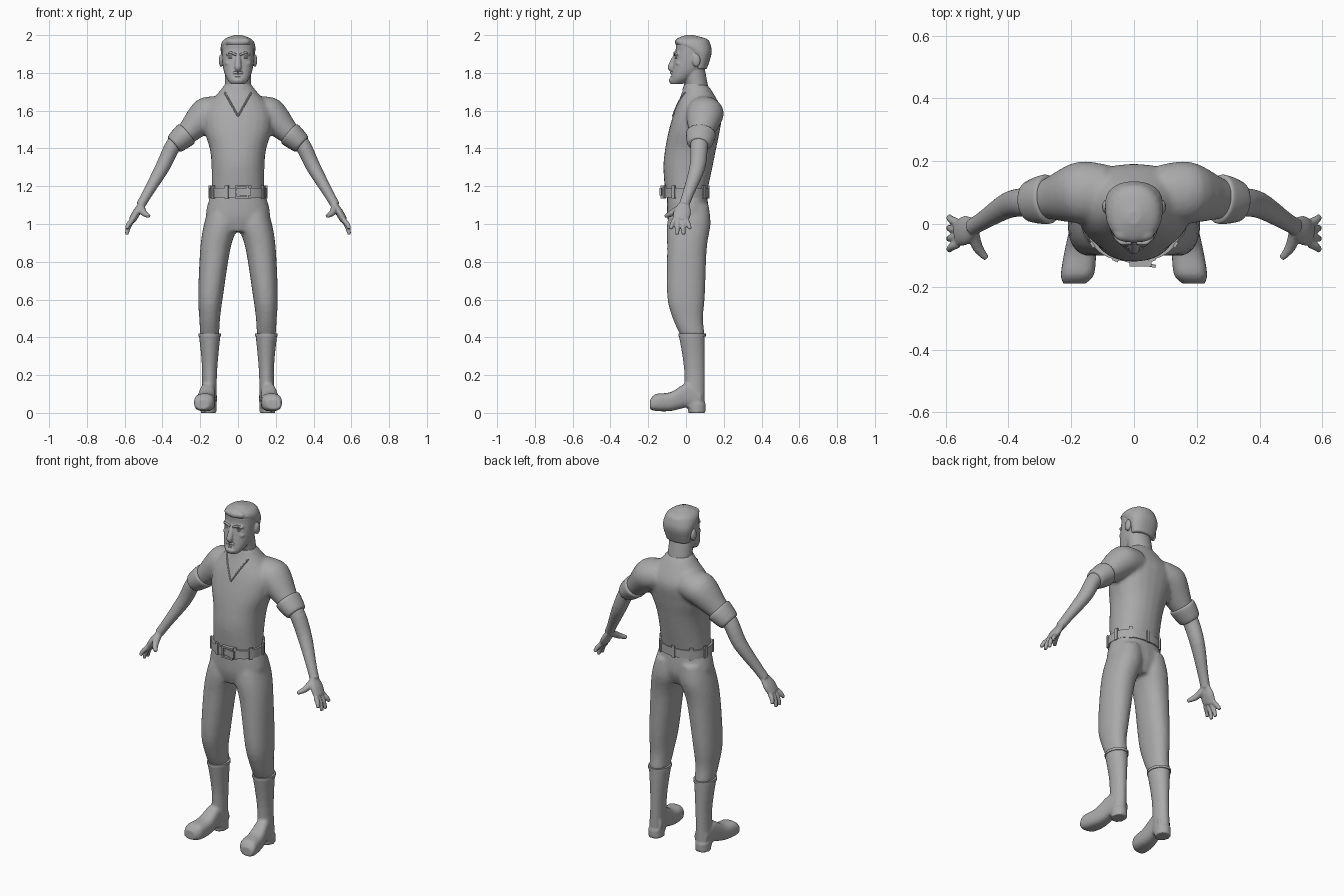
import bpy, bmesh, math
from mathutils import Vector, Matrix
from mathutils.bvhtree import BVHTree

cube = bpy.data.objects.get("Cube")
if cube:
    bpy.data.objects.remove(cube, do_unlink=True)

ACROSS, BACKWARD = Vector((1, 0, 0)), Vector((0, 1, 0))
FINE, MEDIUM, COARSE = .005, .007, .01

clay = bpy.data.materials.new("clay grey")
clay.use_nodes = True
clay.diffuse_color = (.4, .4, .4, 1)
shader = clay.node_tree.nodes["Principled BSDF"]
shader.inputs["Base Color"].default_value = clay.diffuse_color


def level(z, half, front, back, x=0):
    """Level oval cross-section: centre, then its two half axes."""
    centre = Vector((x, (front + back) / 2, z))
    return centre, ACROSS * half, BACKWARD * (back - front) / 2


def upright(y, x, half, bottom, top):
    """Oval cross-section facing the front."""
    centre = Vector((x, y, (bottom + top) / 2))
    return centre, ACROSS * half, Vector((0, 0, top - bottom)) / 2


def limb(joints, deep=1):
    """Ovals square to a path of (point, radius) joints."""
    points = [Vector(point) for point, radius in joints]
    rings = []
    for i, (point, radius) in enumerate(joints):
        ahead, behind = points[min(i + 1, len(points) - 1)], points[max(i - 1, 0)]
        along = (ahead - behind).normalized()
        v = (BACKWARD - along * along.y).normalized()
        rings.append((points[i], v.cross(along) * radius, v * radius * deep))
    return rings


def blend(a, b, c, d, t):
    """Catmull-Rom point between b and c."""
    m, n = (c - a) / 2, (d - b) / 2
    ease = t * t * (3 - t - t)
    rest = 1 - t
    return b * (1 - ease) + c * ease + m * t * rest * rest - n * t * t * rest


def refine(rings, steps):
    last = len(rings) - 1
    out = []
    for i in range(last):
        near = [rings[max(i - 1, 0)], rings[i], rings[i + 1], rings[min(i + 2, last)]]
        out += [[blend(*track, k / steps) for track in zip(*near)] for k in range(steps)]
    return out + [rings[last]]


def oval(angle, power):
    """Unit superellipse point; a higher power is boxier."""
    c, s = math.cos(angle), math.sin(angle)
    return [math.copysign(abs(value) ** (2 / power), value) for value in (c, s)]


def loft(bm, rings, power=2, steps=4, sides=24, pair=False):
    """Skin the cross-sections; pair adds the mirrored copy."""
    outline = [oval(math.tau * k / sides, power) for k in range(sides)]
    for side in ((1, -1) if pair else (1,)):
        mirror = Matrix.Diagonal((side, 1, 1))
        loops = [[bm.verts.new(mirror @ (centre + u * p + v * q)) for p, q in outline]
                 for centre, u, v in refine(rings, steps)]
        for low, high in zip(loops, loops[1:]):
            for k in range(sides):
                bm.faces.new((low[k - 1], low[k], high[k], high[k - 1]))
        bm.faces.new(loops[0])
        bm.faces.new(loops[-1])


def ball(bm, x, y, z, size):
    """Ellipsoid, with a mirrored twin when it is off centre."""
    for side in {x, -x}:
        place = Matrix.Translation((side, y, z)) @ Matrix.Diagonal((*size, 1))
        bmesh.ops.create_uvsphere(bm, u_segments=16, v_segments=10, radius=1, matrix=place)


def box(bm, centre, size, turn=0):
    place = Matrix.Translation(centre) @ Matrix.Rotation(turn, 4, "Z")
    bmesh.ops.create_cube(bm, size=1, matrix=place @ Matrix.Diagonal((*size, 1)))


def finish(name, bm, voxel=None, relax=3):
    """Turn the bmesh into an object, optionally fusing its shells."""
    bmesh.ops.recalc_face_normals(bm, faces=bm.faces)
    mesh = bpy.data.meshes.new(name)
    bm.to_mesh(mesh)
    bm.free()
    mesh.materials.append(clay)
    mesh.shade_smooth()
    mesh.set_sharp_from_angle(angle=math.radians(40))
    obj = bpy.data.objects.new(name, mesh)
    bpy.context.collection.objects.link(obj)
    if voxel:
        fuse = obj.modifiers.new("fuse", "REMESH")
        fuse.mode = "VOXEL"
        fuse.voxel_size = voxel
        fuse.use_smooth_shade = True
        obj.modifiers.new("soften", "SMOOTH").iterations = relax
    return obj


# Shirt: torso and sleeves fused
bm = bmesh.new()
loft(bm, [level(z=1.16, half=.14, front=-.11, back=.11), level(z=1.3, half=.14, front=-.12, back=.14),
          level(z=1.4, half=.15, front=-.11, back=.16), level(z=1.5, half=.18, front=-.09, back=.18),
          level(z=1.6, half=.18, front=-.06, back=.19), level(z=1.7, half=.1, front=-.02, back=.14),
          level(z=1.74, half=.07, front=-.01, back=.11)], power=2.2)
shoulder, sleeve, hem = Vector((.17, .1, 1.58)), Vector((.27, .08, 1.48)), Vector((.34, .07, 1.42))
loft(bm, limb([((.08, .1, 1.6), .08), (shoulder, .09), (sleeve, .06), (hem, .04)], deep=1.1), pair=True)
shirt = finish("shirt", bm, COARSE, relax=7)

# Rolled sleeve cuffs
bm = bmesh.new()
profile = ((0, .06), (.1, .066), (.5, .062), (.9, .054), (1, .047))
loft(bm, limb([(sleeve.lerp(hem, t), radius) for t, radius in profile], deep=1.2), pair=True)
finish("sleeve_cuffs", bm)

# V neckline piping laid on the shirt surface
bpy.context.view_layer.update()
tree = BVHTree.FromObject(shirt, bpy.context.evaluated_depsgraph_get())
bm = bmesh.new()
piping = []
for k in range(8):
    start = Vector((.01 * k, -1, 1.57 + .018 * k))
    hit = tree.ray_cast(start, BACKWARD)[0]
    if hit:
        piping.append((hit, FINE))
loft(bm, limb(piping), sides=8, pair=True)
finish("neckline", bm)

# Collar round the neck
bm = bmesh.new()
loft(bm, [level(z=1.71, half=.08, front=-.02, back=.12), level(z=1.74, half=.07, front=-.01, back=.11)])
finish("collar", bm)

# Trousers: pelvis and legs fused
bm = bmesh.new()
loft(bm, [level(z=1.17, half=.14, front=-.1, back=.11), level(z=1.04, half=.17, front=-.1, back=.12),
          level(z=.96, half=.1, front=-.08, back=.09)], power=2.3)
loft(bm, [level(z=1.1, x=.08, half=.07, front=-.08, back=.12),
          level(z=1, x=.09, half=.09, front=-.1, back=.13),
          level(z=.87, x=.12, half=.08, front=-.1, back=.11),
          level(z=.62, x=.145, half=.066, front=-.1, back=.1),
          level(z=.5, x=.15, half=.055, front=-.07, back=.09),
          level(z=.41, x=.15, half=.05, front=-.03, back=.1)], power=2.2, pair=True)
finish("trousers", bm, COARSE, relax=5)

# Belt with loops
bm = bmesh.new()
loft(bm, [level(z=1.14, half=.15, front=-.12, back=.12), level(z=1.19, half=.15, front=-.12, back=.12)],
     power=2.3, steps=1, sides=48)
for k in range(9):
    angle = math.tau * (k / 9 + 1 / 4)
    p, q = oval(angle, power=2.3)
    box(bm, (p * .15, q * .12, 1.17), (.02, .01, .07), turn=math.atan2(q, p) + math.tau / 4)
finish("belt", bm)

# Buckle frame, prong and loose belt end
bm = bmesh.new()
middle = Vector((.02, -.125, 1.17))
for sign in (-1, 1):
    box(bm, middle + ACROSS * sign * .03, (.01, .02, .07))
    box(bm, middle + Vector((0, 0, sign * .03)), (.06, .02, .01))
box(bm, middle, (.06, .01, .01))
box(bm, middle, (.1, .01, .04), turn=-.2)
finish("buckle", bm)

# Boots: shaft, foot and heel fused
bm = bmesh.new()
loft(bm, [level(z=.42, x=.15, half=.058, front=-.04, back=.1),
          level(z=.23, x=.15, half=.04, front=-.01, back=.1),
          level(z=.03, x=.155, half=.04, front=-.01, back=.1)], pair=True)
loft(bm, [upright(y=.08, x=.15, half=.04, bottom=.03, top=.12),
          upright(y=.01, x=.16, half=.04, bottom=.03, top=.16),
          upright(y=-.08, x=.17, half=.05, bottom=.01, top=.11),
          upright(y=-.16, x=.18, half=.053, bottom=.01, top=.1),
          upright(y=-.19, x=.19, half=.035, bottom=.02, top=.07)], power=2.7, pair=True)
loft(bm, [level(z=height, x=.155, half=.042, front=.01, back=.105) for height in (0, .05)], steps=1, pair=True)
finish("boots", bm, MEDIUM)

# Boot rims
bm = bmesh.new()
loft(bm, [level(z=height, x=.15, half=.06, front=-.04, back=.105) for height in (.405, .42)], pair=True)
finish("boot_rims", bm)

# Arms: forearm, palm, fingers and thumb fused
elbow, wrist, knuckles = Vector((.4, .06, 1.3)), Vector((.515, -.01, 1.1)), Vector((.56, -.03, 1.02))
bm = bmesh.new()
loft(bm, limb([(sleeve, .04), (hem, .042), (elbow, .038), (elbow.lerp(wrist, .7), .027), (wrist, .025)],
              deep=1.1), pair=True)
loft(bm, limb([(wrist, .015), (wrist.lerp(knuckles, .5), .021), (knuckles, .019)], deep=2.2), pair=True)
for k in range(4):
    spread = k - 1.5
    root = knuckles + BACKWARD * spread * .022
    tip = Vector((.59, spread * .035 - .03, .94 + spread * spread * .015))
    loft(bm, limb([(root, .014), (root.lerp(tip, .5) + ACROSS * FINE, .013), (tip, .01)]), sides=10, pair=True)
loft(bm, limb([(wrist, .02), ((.5, -.07, 1.06), .018), ((.47, -.11, 1.04), .01)]), sides=10, pair=True)
finish("arms", bm, FINE)

# Head: skull, neck, nose, brows, cheeks, chin and ears fused
bm = bmesh.new()
loft(bm, [level(z=1.74, half=.035, front=-.08, back=-.02), level(z=1.77, half=.06, front=-.08, back=.03),
          level(z=1.83, half=.08, front=-.07, back=.1), level(z=1.92, half=.087, front=-.055, back=.13),
          level(z=1.96, half=.08, front=-.05, back=.12), level(z=1.99, half=.03, front=0, back=.05)], power=2.3)
loft(bm, [level(z=1.66, half=.07, front=.01, back=.13), level(z=1.82, half=.07, front=-.02, back=.1)])
loft(bm, limb([((0, -.05, 1.9), .012), ((0, -.08, 1.83), .018), ((0, -.07, 1.81), .012)]), sides=12)
ball(bm, x=.036, y=-.043, z=1.9, size=(.03, .02, .01))
ball(bm, x=.05, y=-.035, z=1.85, size=(.02, .02, .015))
ball(bm, x=0, y=-.066, z=1.76, size=(.035, .025, .02))
ball(bm, x=.09, y=.055, z=1.865, size=(.012, .022, .034))
finish("head", bm, FINE)

# Eyes
bm = bmesh.new()
ball(bm, x=.035, y=-.045, z=1.88, size=(.017, .013, .007))
finish("eyes", bm)

# Eyebrows, moustache and lower lip
bm = bmesh.new()
loft(bm, limb([((.01, -.06, 1.895), .006), ((.04, -.06, 1.908), .006), ((.06, -.04, 1.9), .003)]), pair=True)
loft(bm, limb([((0, -.077, 1.8), .008), ((.02, -.07, 1.8), .007), ((.045, -.05, 1.78), .004)]), pair=True)
ball(bm, x=0, y=-.07, z=1.78, size=(.02, .012, .006))
finish("facial_hair", bm)

# Hair cap with a raised front
bm = bmesh.new()
loft(bm, [level(z=1.82, half=.07, front=.04, back=.11), level(z=1.9, half=.09, front=.01, back=.135),
          level(z=1.95, half=.09, front=-.055, back=.13), level(z=1.98, half=.07, front=-.05, back=.11),
          level(z=2, half=.02, front=0, back=.04)], power=2.2)
ball(bm, x=.03, y=-.03, z=1.965, size=(.035, .026, .02))
finish("hair", bm, FINE)
